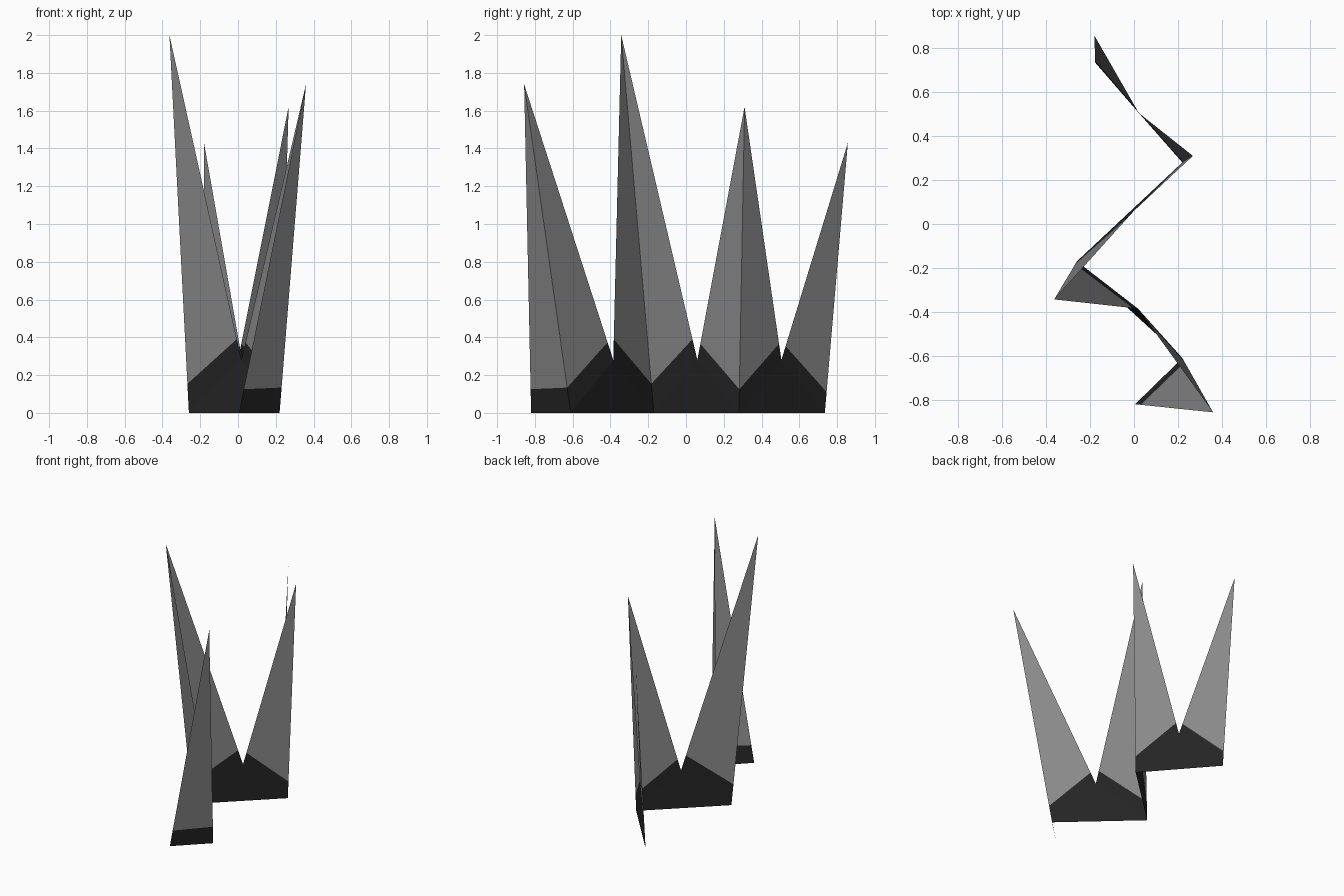
import bpy
import bmesh
from mathutils import Vector

cube = bpy.data.objects.get("Cube")
if cube:
    bpy.data.objects.remove(cube, do_unlink=True)


def make_material(name, value):
    mat = bpy.data.materials.new(name)
    mat.use_nodes = True
    colour = (value, value, value, 1)
    mat.diffuse_color = colour
    bsdf = mat.node_tree.nodes["Principled BSDF"]
    bsdf.inputs["Base Color"].default_value = colour
    bsdf.inputs["Roughness"].default_value = 0.8
    return mat


def make_object(name, polygons, mat):
    bm = bmesh.new()
    for poly in polygons:
        bm.faces.new([bm.verts.new(p) for p in poly])
    bmesh.ops.remove_doubles(bm, verts=bm.verts, dist=0.0005)
    bmesh.ops.recalc_face_normals(bm, faces=bm.faces)
    mesh = bpy.data.meshes.new(name)
    bm.to_mesh(mesh)
    bm.free()
    mesh.materials.append(mat)
    obj = bpy.data.objects.new(name, mesh)
    bpy.context.collection.objects.link(obj)


# Zigzag footprint: open front edge, folds, open back edge
front_edge = Vector((0.005, -0.82, 0))
feet = [Vector(p) for p in ((0.22, -0.61, 0), (-0.26, -0.17, 0),
                            (0.22, 0.28, 0), (-0.177, 0.735, 0))]
# Spike tips above each fold, and the notches between neighbours
tips = [Vector(p) for p in ((0.36, -0.857, 1.74), (-0.363, -0.343, 2.0),
                            (0.268, 0.31, 1.62), (-0.18, 0.857, 1.43))]
notches = [Vector(p) for p in ((0.018, -0.385, 0.28), (0, 0.06, 0.28),
                               (0.022, 0.505, 0.28))]

spikes, band = [], []


def half_spike(foot, tip, side, side_cut):
    """Split one triangular blade into a dark foot and a grey point."""
    a = foot.lerp(tip, 0.077)
    b = side.lerp(tip, side_cut)
    band.append((foot, a, b, side))
    spikes.append((a, tip, b))


# Loose front blade
half_spike(feet[0], tips[0], front_edge, 0.072)

# Folded panels, each a low triangle with a blade at either end
for i, notch in enumerate(notches):
    band.append((feet[i], feet[i + 1], notch))
    for k in (i, i + 1):
        half_spike(feet[k], tips[k], notch, 0.064)

make_object("spike_blades", spikes, make_material("mid grey", 0.25))
make_object("base_band", band, make_material("near black", 0.018))
